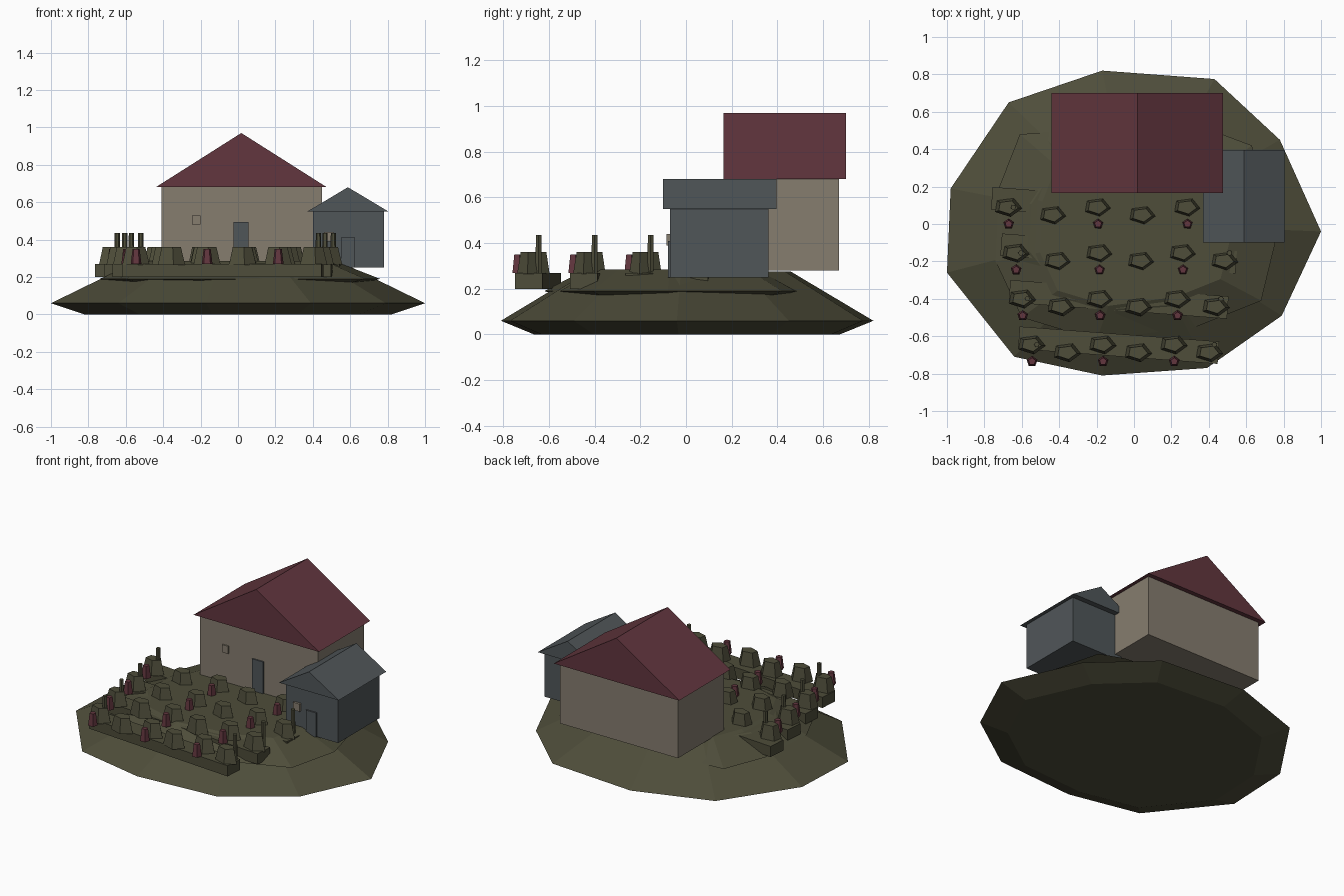
import bpy, bmesh, math
from mathutils import Matrix, Vector

if "Cube" in bpy.data.objects:
    bpy.data.objects.remove(bpy.data.objects["Cube"])


def mat(name, rgb):
    m = bpy.data.materials.new(name)
    lin = [((c / 255 + 0.055) / 1.055) ** 2.4 for c in rgb]
    m.diffuse_color = (*lin, 1)
    m.use_nodes = True
    m.node_tree.nodes["Principled BSDF"].inputs["Base Color"].default_value = m.diffuse_color
    return m


GREEN = mat("olive_green", (78, 77, 58))
TAN = mat("warm_plaster", (134, 125, 111))
RED = mat("maroon", (98, 54, 62))
SLATE = mat("slate_grey", (80, 86, 89))


def finish(name, bm, material):
    bmesh.ops.recalc_face_normals(bm, faces=bm.faces)
    me = bpy.data.meshes.new(name)
    bm.to_mesh(me)
    bm.free()
    me.materials.append(material)
    ob = bpy.data.objects.new(name, me)
    bpy.context.collection.objects.link(ob)
    return ob


def loft(name, rings, material):
    """Stack of equal-length rings, capped at both ends."""
    bm = bmesh.new()
    rs = [[bm.verts.new(p) for p in r] for r in rings]
    n = len(rs[0])
    bm.faces.new(rs[0])
    bm.faces.new(rs[-1])
    for a, b in zip(rs, rs[1:]):
        for i in range(n):
            j = (i + 1) % n
            bm.faces.new((a[i], a[j], b[j], b[i]))
    return finish(name, bm, material)


def box(name, x0, x1, y0, y1, z0, z1, material):
    ring = lambda z: [(x0, y0, z), (x1, y0, z), (x1, y1, z), (x0, y1, z)]
    return loft(name, [ring(z0), ring(z1)], material)


def gable(name, x0, x1, y0, y1, z0, z1, material):
    ring = lambda y: [(x0, y, z0), (x1, y, z0), ((x0 + x1) / 2, y, z1)]
    return loft(name, [ring(y0), ring(y1)], material)


def cone(name, x, y, z0, z1, r0, r1, material, sy=1.0, turn=0.0, n=5):
    ring = lambda r, z: [(x + r * math.cos(turn + math.tau * i / n),
                          y + sy * r * math.sin(turn + math.tau * i / n), z) for i in range(n)]
    return loft(name, [ring(r0, z0), ring(r1, z1)], material)


def mound(name, outline, levels, material, cy=0.0):
    return loft(name, [[(x * s, cy + (y - cy) * s, z) for x, y in outline]
                       for s, z in levels], material)


# Ground: broad mound with a second raised layer
mound("island_base", [(-.17, .82), (.43, .775), (.78, .45), (1, -.04), (.79, -.49), (.39, -.77),
                      (-.17, -.81), (-.64, -.71), (-1, -.26), (-.98, .19), (-.67, .65)],
      [(.82, 0), (1, .06), (.56, .275)], GREEN)
mound("upper_layer", [(0, .52), (.47, .48), (.63, .42), (.76, -.08), (.68, -.41), (.33, -.55),
                      (-.2, -.62), (-.6, -.5), (-.74, -.2), (-.72, .2), (-.61, .48)],
      [(.85, .163), (1, .19), (.68, .285)], GREEN, cy=-.05)

# Garden terraces, each with bushes, blossoms and end posts
# row: y centre, bed half length, first bush x, bush spacing
rows = [(-.645, .535, -.55, .19), (-.40, .585, -.60, .207),
        (-.155, .63, -.635, .223), (.09, .68, -.675, .239)]
for r, (y, half, bx, step) in enumerate(rows, 1):
    bed = box(f"terrace_{r}", -half, half, -.06, .06, .2, .27, GREEN)
    bed.data.transform(Matrix.Translation((-.082, y - .003, 0)) @ Matrix.Rotation(math.radians(-4.3), 4, 'Z'))
    for i in range(6):
        x = bx + step * i
        cone(f"bush_{r}_{i}", x, y - .042 * (i % 2), .265, .36, .078, .055, GREEN, sy=.68, turn=-.12)
        if i % 2 == 0:
            cone(f"blossom_{r}_{i}", x + .005, y - .09, .27, .35, .03, .02, RED, turn=.3)
    for side, px in (("left", bx + .03), ("right", bx + 5 * step + .03)):
        cone(f"post_{side}_{r}", px, y, .2, .435, .016, .014, GREEN, n=6)

# House
box("house_walls", -.41, .45, .19, .67, .28, .68, TAN)
gable("house_roof", -.44, .475, .165, .70, .68, .97, RED)
box("house_door", -.025, .055, .181, .19, .28, .495, SLATE)
box("house_window", -.245, -.2, .181, .19, .48, .53, TAN)

# Shed
box("shed_walls", .40, .78, -.07, .36, .25, .55, SLATE)
gable("shed_roof", .37, .805, -.1, .395, .55, .68, SLATE)
box("shed_door", .55, .625, -.079, -.07, .25, .41, SLATE)
box("shed_window", .46, .51, -.085, -.07, .39, .44, TAN)
